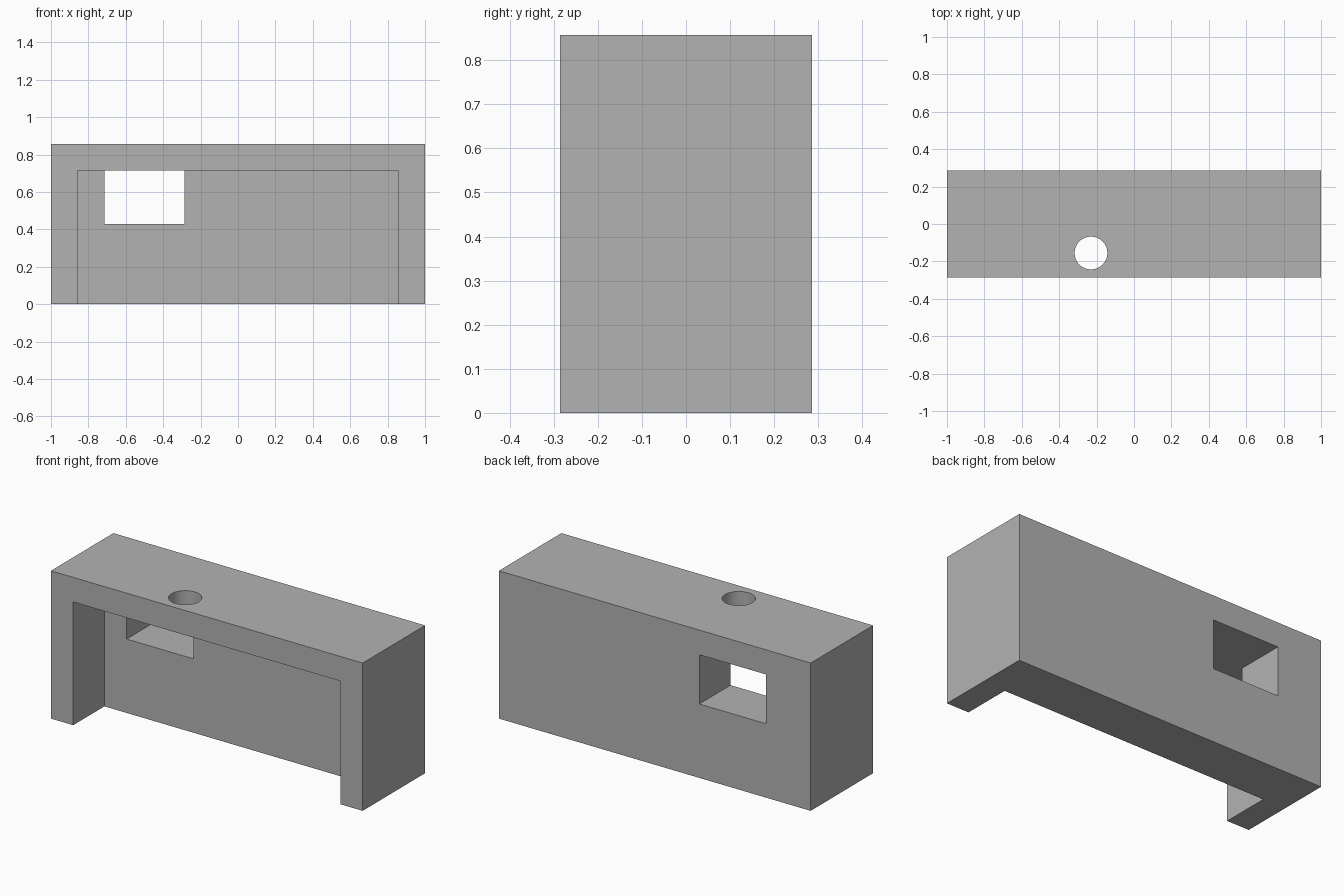
import bpy
import math

if "Cube" in bpy.data.objects:
    bpy.data.objects.remove(bpy.data.objects["Cube"], do_unlink=True)

U = 1 / 7                      # wall thickness, the basic module
WIDTH, DEPTH, HEIGHT = 14 * U, 4 * U, 6 * U

grey = bpy.data.materials.new("plain grey")
grey.use_nodes = True
colour = (0.45, 0.45, 0.45, 1)
grey.diffuse_color = colour
grey.node_tree.nodes["Principled BSDF"].inputs["Base Color"].default_value = colour


def box(name, low, high):
    """Box between two opposite corners."""
    centre = [(a + b) / 2 for a, b in zip(low, high)]
    bpy.ops.mesh.primitive_cube_add(size=1, location=centre)
    ob = bpy.context.object
    ob.name = name
    ob.scale = [b - a for a, b in zip(low, high)]
    bpy.ops.object.transform_apply(location=True, rotation=False, scale=True)
    ob.data.materials.append(grey)
    return ob


def cut(target, cutter):
    """Subtract the cutter, then discard it."""
    cutter.hide_render = True
    mod = target.modifiers.new("cut", "BOOLEAN")
    mod.operation = "DIFFERENCE"
    mod.solver = "EXACT"
    mod.object = cutter
    bpy.context.view_layer.objects.active = target
    bpy.ops.object.modifier_apply(modifier=mod.name)
    bpy.data.objects.remove(cutter, do_unlink=True)


# Solid block
housing = box("housing", (-WIDTH / 2, -DEPTH / 2, 0), (WIDTH / 2, DEPTH / 2, HEIGHT))

# Recess open to the front and below, leaving side walls, roof and a thick back
cut(housing, box("recess_cutter", (-6 * U, -DEPTH, -U), (6 * U, 0, 5 * U)))

# Window through the back wall, level with the recess ceiling
cut(housing, box("window_cutter", (-5 * U, -U, 3 * U), (-2 * U, DEPTH, 5 * U)))

# Round hole through the roof
bpy.ops.mesh.primitive_cylinder_add(vertices=64, radius=0.0875, depth=3 * U,
                                    location=(-0.23, -0.155, HEIGHT))
hole = bpy.context.object
hole.name = "hole_cutter"
hole.data.materials.append(grey)
cut(housing, hole)

# Smooth hole wall, crisp edges elsewhere
bpy.ops.object.select_all(action="DESELECT")
housing.select_set(True)
bpy.context.view_layer.objects.active = housing
bpy.ops.object.shade_smooth_by_angle(angle=math.radians(30))
